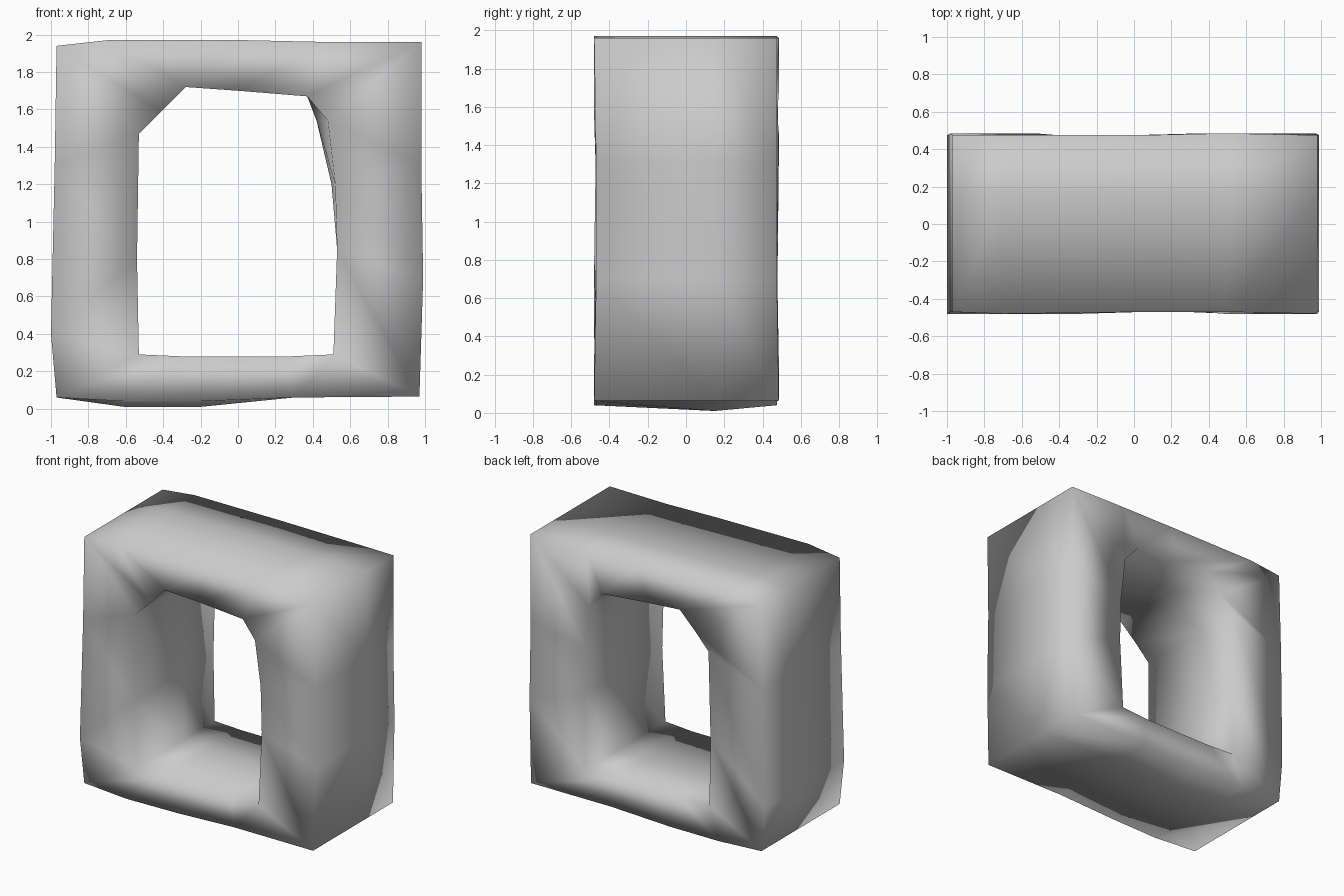
import bpy
import bmesh
from mathutils import Vector

cube = bpy.data.objects.get("Cube")
if cube:
    bpy.data.objects.remove(cube, do_unlink=True)

# One plain grey material
grey = bpy.data.materials.new("plain_grey")
grey.use_nodes = True
colour = (0.6, 0.6, 0.6, 1)
grey.diffuse_color = colour
grey.node_tree.nodes["Principled BSDF"].inputs["Base Color"].default_value = colour

# Stations around the frame: outer x, z and opening x, z
stations = [
    (-.97, .06, -.53, .29),
    (-1, .4, -.54, .8),
    (-.98, 1.3, -.53, 1.47),
    (-.97, 1.94, -.41, 1.59),
    (-.7, 1.97, -.28, 1.72),
    (.05, 1.97, 0, 1.7),
    (.5, 1.96, .37, 1.67),
    (.98, 1.96, .48, 1.54),
    (.98, 1.3, .52, 1.2),
    (.99, .7, .53, .85),
    (.97, .065, .51, .29),
    (.3, .06, .28, .28),
    (-.2, .04, 0, .28),
    (-.61, .04, -.3, .28),
]


def make_section(bm, index, station):
    """Add one hand-carved cross-section: front, back and a waist row."""
    ox, oz, ix, iz = station
    front = -.47 - .01 * (index % 3 == 1)
    back = .475 + .01 * (index % 4 == 2)
    # Sagging lumps under the base, slight swell elsewhere
    outer_mid_z = oz - .03 if index > 11 else oz
    # Opening pinches inward at its upper left corner
    pinch = .06 if index in (7, 8) and iz > 1 else 0
    if index == 8:
        pinch = .02
    points = [
        Vector((ox, front, oz)),
        Vector((ox, .15, outer_mid_z)),
        Vector((ox, back, oz)),
        Vector((ix, back, iz)),
        Vector((ix - pinch, .1, iz)),
        Vector((ix, front, iz)),
    ]
    return [bm.verts.new(p) for p in points]


def build_frame():
    """Join the cross-sections into a closed, smooth shaded loop."""
    bm = bmesh.new()
    sections = [make_section(bm, i, s) for i, s in enumerate(stations)]
    for i, section in enumerate(sections):
        following = sections[(i + 1) % len(sections)]
        for j in range(len(section)):
            k = (j + 1) % len(section)
            bm.faces.new((section[j], section[k], following[k], following[j]))
    bmesh.ops.recalc_face_normals(bm, faces=bm.faces[:])
    for face in bm.faces:
        face.smooth = True
    mesh = bpy.data.meshes.new("square_frame")
    bm.to_mesh(mesh)
    bm.free()
    mesh.materials.append(grey)
    frame = bpy.data.objects.new("square_frame", mesh)
    bpy.context.collection.objects.link(frame)


build_frame()
